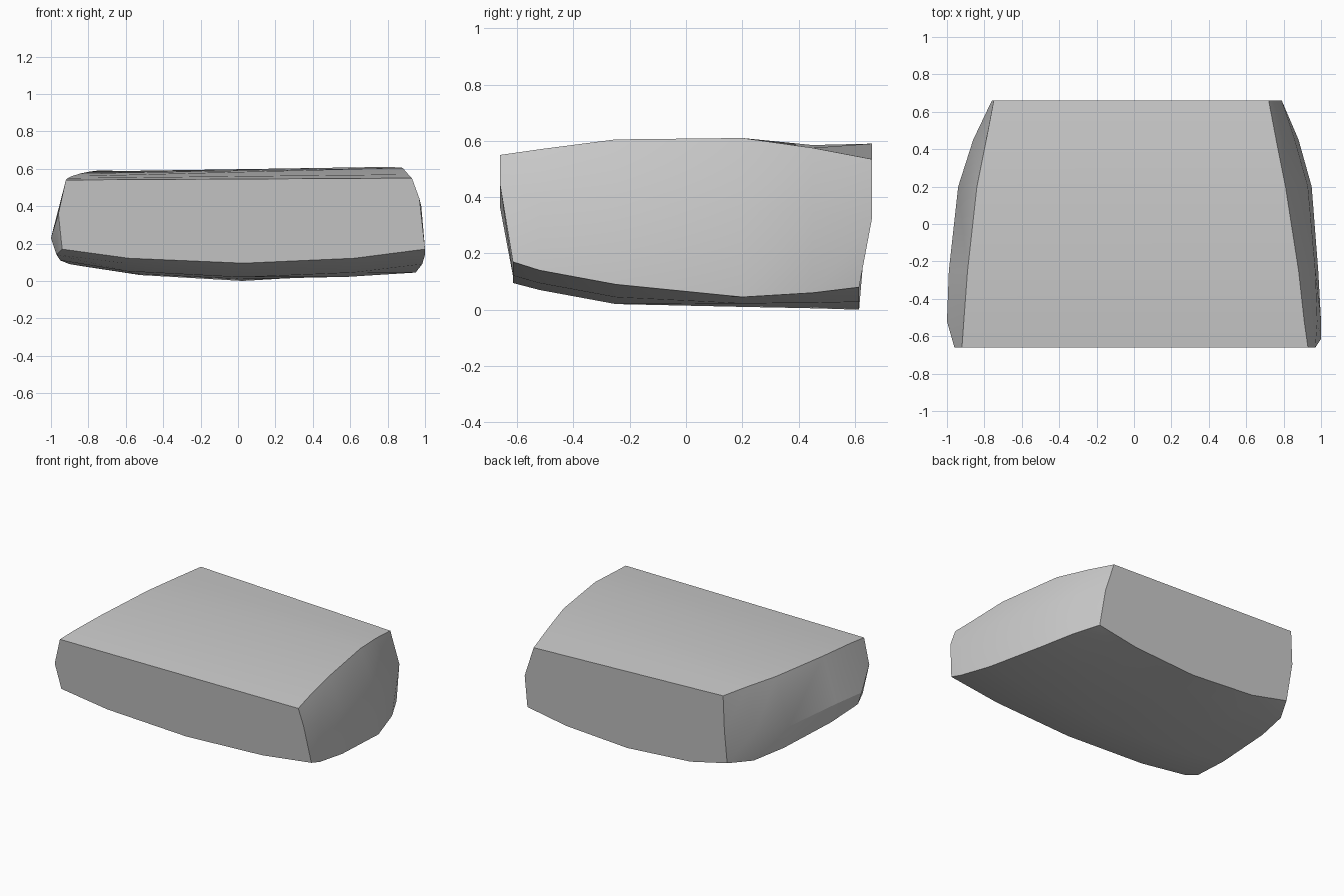
import bpy
import bmesh
import math

cube = bpy.data.objects.get("Cube")
if cube:
    bpy.data.objects.remove(cube, do_unlink=True)

# Plain grey stone colour
stone_grey = bpy.data.materials.new("stone_grey")
stone_grey.use_nodes = True
stone_colour = (0.6, 0.6, 0.6, 1.0)
stone_grey.diffuse_color = stone_colour
stone_grey.node_tree.nodes["Principled BSDF"].inputs["Base Color"].default_value = stone_colour


def section(bm, depth, left, right, base):
    """One closed cross-section: both flanks as (x, z) top, middle, low, joined by a shallow belly."""
    y_top, y_low = depth
    left_low, right_low = left[-1], right[-1]

    def belly(corner):
        return corner[0] * 0.62, base + (corner[1] - base) * 0.35

    middle = ((left_low[0] + right_low[0]) / 2, base)
    upper = [(x, y_top, z) for x, z in left[:2]]
    lower = [left_low, belly(left_low), middle, belly(right_low), right_low]
    under = [(x, y_low, z) for x, z in lower]
    back_up = [(x, y_top, z) for x, z in reversed(right[:2])]
    return [bm.verts.new(point) for point in upper + under + back_up]


def build_stone(name, sections):
    bm = bmesh.new()
    rings = [section(bm, *entry) for entry in sections]
    # Skin between neighbouring sections
    for near, far in zip(rings, rings[1:]):
        for i in range(len(near)):
            j = (i + 1) % len(near)
            bm.faces.new((near[i], near[j], far[j], far[i]))
    # Front and back ends
    bm.faces.new(rings[0])
    bm.faces.new(rings[-1])
    bmesh.ops.recalc_face_normals(bm, faces=bm.faces)
    mesh = bpy.data.meshes.new(name)
    bm.to_mesh(mesh)
    bm.free()
    mesh.materials.append(stone_grey)
    stone = bpy.data.objects.new(name, mesh)
    bpy.context.collection.objects.link(stone)
    return stone


# Sections run from the front to the back: depth, left flank, right flank, belly height
stone_sections = [
    ((-.66, -.615), [(-.92, .54), (-.96, .36), (-.94, .17)], [(.93, .55), (.97, .44), (1, .17)], .095),
    ((-.52, -.52), [(-.91, .55), (-1, .23), (-.97, .14)], [(.91, .57), (.98, .4), (1, .14)], .07),
    ((-.25, -.25), [(-.89, .56), (-.99, .25), (-.95, .11)], [(.88, .605), (.97, .4), (.985, .09)], .02),
    ((.2, .2), [(-.84, .575), (-.94, .25), (-.9, .09)], [(.81, .61), (.93, .35), (.95, .045)], .01),
    ((.45, .45), [(-.79, .585), (-.86, .3), (-.84, .08)], [(.76, .575), (.86, .35), (.88, .06)], .005),
    ((.66, .615), [(-.75, .59), (-.76, .35), (-.75, .1)], [(.72, .535), (.79, .32), (.8, .08)], 0),
]
stone = build_stone("stone_block", stone_sections)

# Smooth faces with crisp ridges
bpy.ops.object.select_all(action="DESELECT")
stone.select_set(True)
bpy.context.view_layer.objects.active = stone
bpy.ops.object.shade_smooth_by_angle(angle=math.radians(32))
